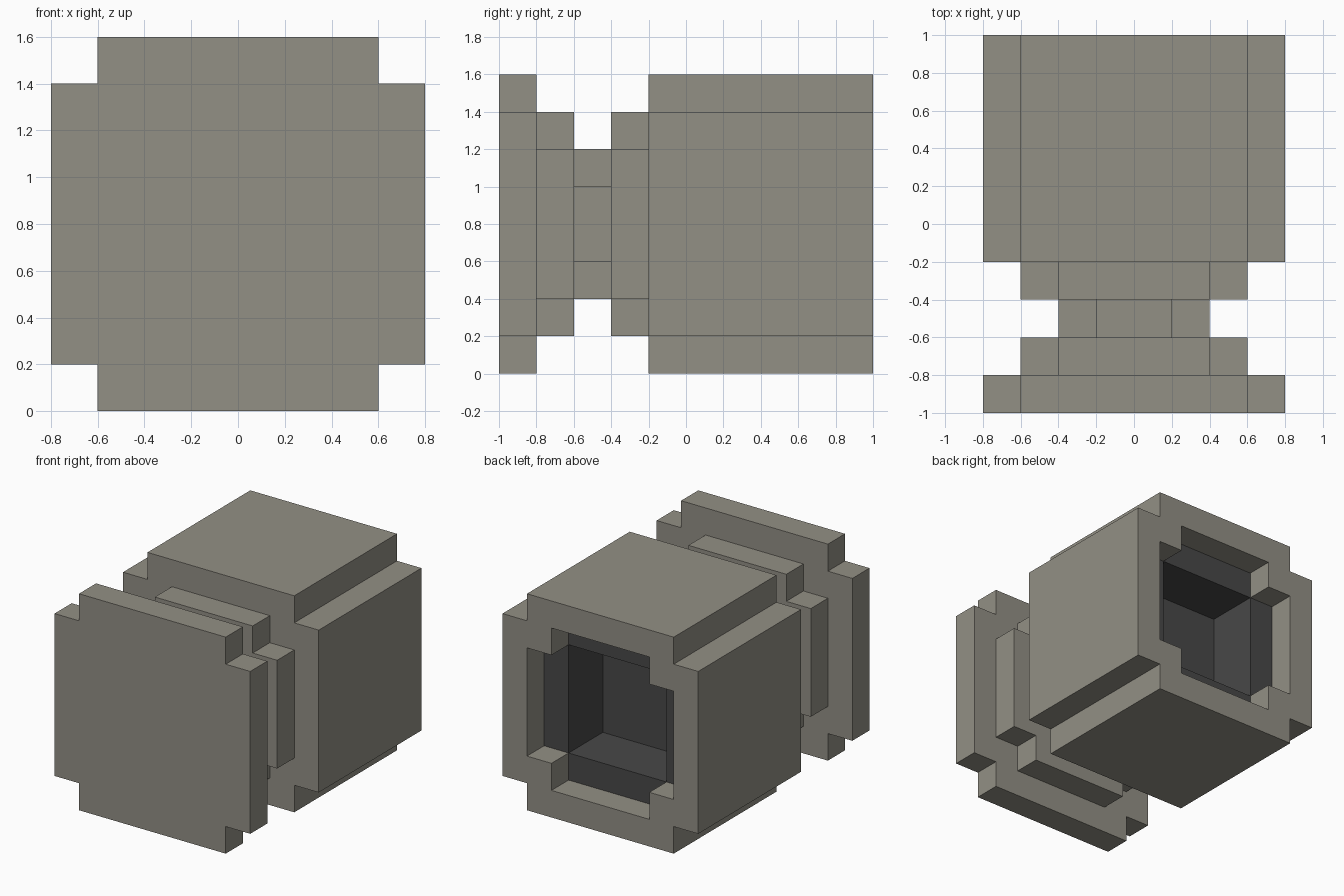
import bpy, bmesh

if "Cube" in bpy.data.objects:
    bpy.data.objects.remove(bpy.data.objects["Cube"])

STEP = 0.2      # size of every corner notch
CENTRE = 0.8    # height of the long axis


def material(name, colour):
    m = bpy.data.materials.new(name)
    m.diffuse_color = (*colour, 1)
    m.use_nodes = True
    m.node_tree.nodes["Principled BSDF"].inputs["Base Color"].default_value = m.diffuse_color
    return m


def cross_loop(bm, y, half):
    """Twelve-sided square with notched corners, lying across the y axis."""
    w = half - STEP
    verts = []
    for k in range(4):
        for x, z in ((half, -w), (half, w), (w, w)):
            for _ in range(k):
                x, z = -z, x
            verts.append(bm.verts.new((x, y, z + CENTRE)))
    return verts


def bridge(bm, a, b, mat=0):
    n = len(a)
    for i in range(n):
        j = (i + 1) % n
        bm.faces.new((a[i], a[j], b[j], b[i])).material_index = mat


bm = bmesh.new()

# Foot plate, stepped stem, bowl, rim and inner lip: (y, half width)
profile = [(-1, .8), (-.8, .8), (-.8, .6), (-.6, .6), (-.6, .4), (-.4, .4),
           (-.4, .6), (-.2, .6), (-.2, .8), (1, .8), (1, .6), (.8, .6)]
loops = [cross_loop(bm, y, h) for y, h in profile]
bm.faces.new(loops[0])
for a, b in zip(loops, loops[1:]):
    bridge(bm, a, b)

# Dark ledge behind the lip
lip = loops[-1]
for k in range(4):
    arm = [lip[3 * k - 1], lip[3 * k], lip[3 * k + 1], lip[3 * k + 2]]
    bm.faces.new(arm).material_index = 1

# Dark square well
well_top = lip[2::3]
well_end = [bm.verts.new((v.co.x, .4, v.co.z)) for v in well_top]
bridge(bm, well_top, well_end, 1)
bm.faces.new(well_end).material_index = 1

bmesh.ops.recalc_face_normals(bm, faces=bm.faces)
mesh = bpy.data.meshes.new("stepped_cup")
bm.to_mesh(mesh)
bm.free()
mesh.materials.append(material("warm_grey", (.29, .277, .235)))
mesh.materials.append(material("dark_grey", (.065, .065, .065)))
cup = bpy.data.objects.new("stepped_cup", mesh)
bpy.context.collection.objects.link(cup)
